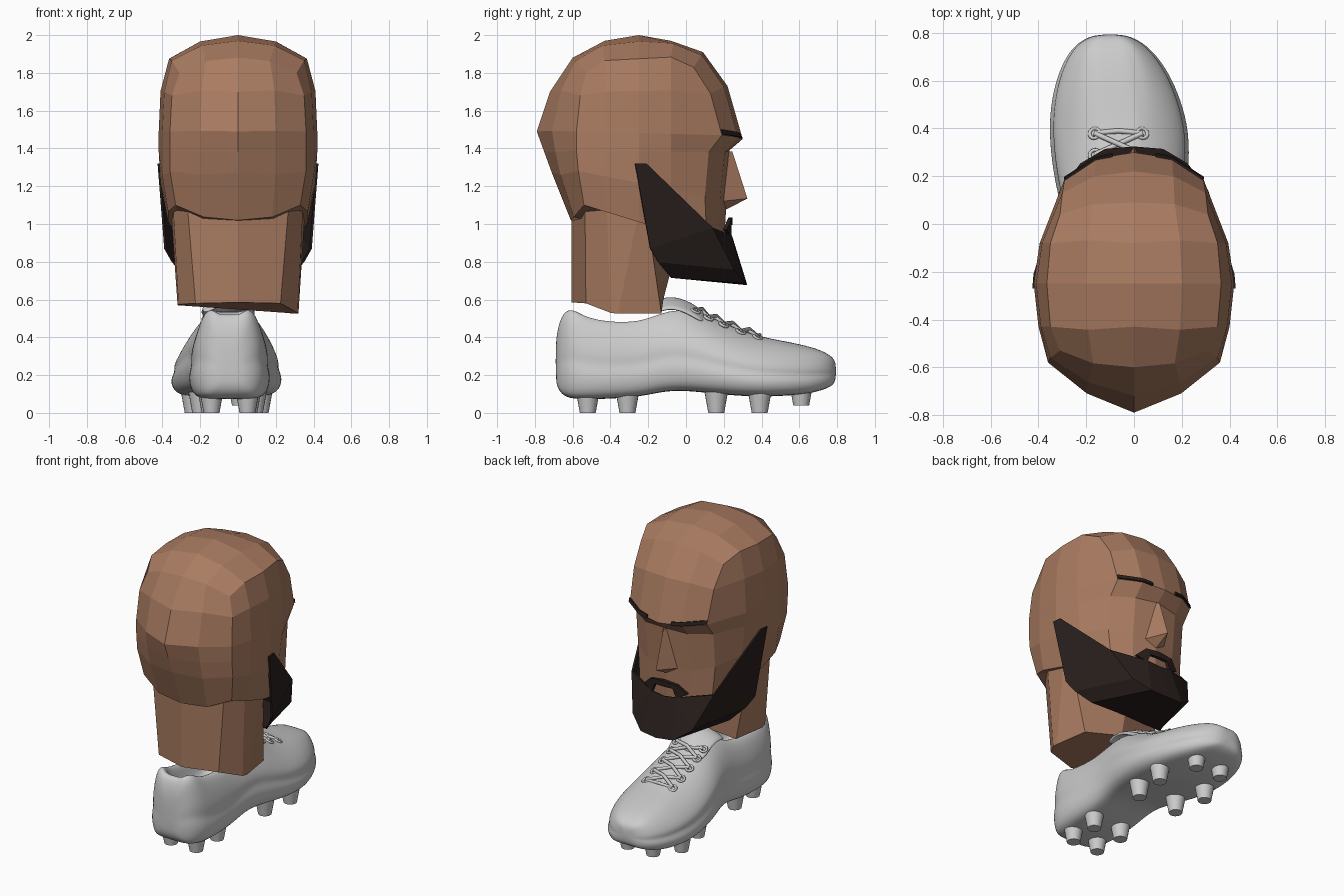
import bpy, bmesh, math
from mathutils import Vector

if "Cube" in bpy.data.objects:
    bpy.data.objects.remove(bpy.data.objects["Cube"])


def material(name, rgb):
    m = bpy.data.materials.new(name)
    m.diffuse_color = (*rgb, 1)
    m.use_nodes = True
    m.node_tree.nodes["Principled BSDF"].inputs["Base Color"].default_value = m.diffuse_color
    return m


SKIN = material("skin", (0.40, 0.20, 0.12))
HAIR = material("hair", (0.022, 0.014, 0.012))


def build(name, verts, faces, mat=None, mirror=False, thick=0, smooth=False):
    bm = bmesh.new()
    vs = [bm.verts.new(v) for v in verts]
    for f in faces:
        bm.faces.new([vs[i] for i in f])
    bmesh.ops.recalc_face_normals(bm, faces=bm.faces)
    me = bpy.data.meshes.new(name)
    bm.to_mesh(me)
    bm.free()
    ob = bpy.data.objects.new(name, me)
    bpy.context.collection.objects.link(ob)
    if mat:
        me.materials.append(mat)
    if mirror:
        ob.modifiers.new("mirror", 'MIRROR')
    if thick:
        s = ob.modifiers.new("solid", 'SOLIDIFY')
        s.thickness, s.offset = thick, 0
    if smooth:
        me.polygons.foreach_set("use_smooth", [True] * len(me.polygons))
    return ob


# Head: half rings from back centre round the side to front centre
def mid(c, crease):
    p = c.lerp(crease, 0.55)
    out = Vector((0, p.y + 0.25, p.z - 1.45)).normalized()
    return p + out * 0.035


def head_ring(back, bcrease, sides, bulge, fcrease, front):
    b, f = Vector((0, *back)), Vector((0, *front))
    bc, fc = Vector(bcrease), Vector(fcrease)
    ring = [b, mid(b, bc), bc]
    for y, x in zip((-0.43, -0.25, -0.08), sides):
        t = (y - bc.y) / (fc.y - bc.y)
        ring.append(Vector((x, y, bc.z + (fc.z - bc.z) * t + bulge)))
    return ring + [fc, mid(f, fc), f]


rings = [
    head_ring((-.61, 1.02), (.33, -.54, 1.10), (.37, .37, .33), 0, (.27, .11, .90), (.20, .88)),
    head_ring((-.71, 1.27), (.36, -.57, 1.28), (.40, .41, .365), 0, (.29, .10, 1.15), (.215, 1.12)),
    head_ring((-.75, 1.38), (.36, -.58, 1.39), (.40, .42, .385), 0, (.29, .12, 1.38), (.23, 1.39)),
    head_ring((-.79, 1.49), (.36, -.58, 1.49), (.40, .42, .395), 0, (.29, .19, 1.47), (.30, 1.45)),
    head_ring((-.72, 1.70), (.35, -.56, 1.68), (.39, .41, .385), .02, (.30, .13, 1.69), (.22, 1.73)),
    head_ring((-.60, 1.88), (.31, -.53, 1.80), (.35, .365, .35), .06, (.31, .04, 1.83), (.09, 1.91)),
]
verts = [v for r in rings for v in r]
faces = [(9 * k + i, 9 * k + i + 1, 9 * k + i + 10, 9 * k + i + 9)
         for k in range(5) for i in range(8)]
faces += [(0, 1, 7, 8), (1, 2, 6, 7), (2, 3, 5, 6), (3, 4, 5)]
crown = [(45, 46, 47)]
for j, (y, z) in enumerate([(-.43, 1.97), (-.25, 2.0), (-.08, 1.97)]):
    c = Vector((0, y, z))
    n = len(verts)
    verts += [c, mid(c, verts[48 + j])]
    crown.append((n, n + 1, 48 + j))
crown.append((53, 52, 51))
for a, b in zip(crown, crown[1:]):
    faces += [(a[i], a[i + 1], b[i + 1], b[i]) for i in (0, 1)]
build("head", verts, faces, SKIN, mirror=True)

# Neck: tapered facets, lower on one side
top = [(0, -.605, 1.08), (.27, -.535, 1.12), (.345, -.42, 1.12), (.355, -.25, 1.07),
       (.33, -.2, 1.0), (0, -.03, .95)]
low = [(0, -.605, .585), (.225, -.53, .58), (.315, -.40, .575), (.32, -.36, .57),
       (.285, -.13, .57), (0, -.12, .60)]


def full(half):
    return half + [(-x, y, z) for x, y, z in half[-2:0:-1]]


lowring = [(x, y, z - .045 if x > 0.25 else z) for x, y, z in full(low)]
n = len(lowring)
build("neck", full(top) + lowring,
      [(i, (i + 1) % n, (i + 1) % n + n, i + n) for i in range(n)]
      + [tuple(range(n)), tuple(range(n, 2 * n))], SKIN)

# Nose
build("nose", [(0, .245, 1.385), (.03, .2, 1.385), (.08, .19, 1.12), (0, .325, 1.135), (0, .2, 1.07)],
      [(0, 3, 2), (0, 2, 1), (3, 4, 2)], SKIN, mirror=True)

# Eyebrows, almost flush with the brow ridge
build("eyebrows", [(.09, .291, 1.455), (.16, .276, 1.46), (.29, .190, 1.475),
                   (.09, .284, 1.475), (.16, .269, 1.485), (.29, .184, 1.50)],
      [(0, 1, 4, 3), (1, 2, 5, 4)], HAIR, mirror=True, thick=.016)

# Beard: side panel, under-chin bevel, front and underside
build("beard", [(.42, -.27, 1.32), (.415, -.21, 1.32), (.305, .14, .98), (.385, -.19, .87),
                (.345, -.15, .80), (.27, -.08, .72), (.22, .25, .76), (.12, .31, .69),
                (.09, .235, .94), (0, .24, .93), (0, .32, .68), (0, -.08, .73)],
      [(0, 1, 2, 3), (2, 6, 4, 3), (4, 6, 7, 5), (2, 8, 6), (8, 7, 6),
       (8, 9, 10, 7), (5, 7, 10, 11)], HAIR, mirror=True, thick=.012)
build("moustache", [(0, .235, 1.035), (.10, .23, 1.025), (.16, .205, .97),
                    (0, .235, .995), (.065, .23, .995), (.09, .23, .935)],
      [(0, 1, 4, 3), (1, 2, 5, 4)], HAIR, mirror=True, thick=.02)

# Shoe: stations (y, centre x, half width, bottom z, top z, top width ratio, opening z)
stations = [
    (-.69, -.045, .05, .18, .36, .8, .36), (-.68, -.045, .095, .13, .45, .8, .45),
    (-.65, -.045, .145, .09, .54, .78, .53),
    (-.60, -.045, .18, .075, .565, .75, .52), (-.53, -.045, .202, .072, .52, .72, .36),
    (-.40, -.045, .212, .075, .495, .70, .34), (-.25, -.045, .207, .085, .495, .68, .34),
    (-.14, -.045, .21, .11, .54, .58, .40), (-.04, -.045, .225, .12, .56, .48, .55),
    (.08, -.05, .255, .11, .52, .45, .53), (.22, -.055, .28, .095, .45, .45, .465),
    (.38, -.062, .29, .085, .395, .5, .405), (.52, -.075, .268, .09, .37, .55, .38),
    (.64, -.086, .225, .10, .345, .6, .355), (.72, -.095, .175, .12, .325, .65, .33),
    (.77, -.10, .12, .14, .30, .7, .30), (.795, -.10, .055, .17, .27, .7, .27)]
sv, sf = [], []
for y, cx, w, zb, zt, tw, dip in stations:
    h = zt - zb
    half = [(.55, 0), (.86, .02), (1.0, .14), (1.03, .30), (.945, .42), (.985, .54),
            (tw + (.97 - tw) * .6, .78), (tw, .95), (tw * .7, 1)]
    pts = [(0, zb)] + [(u * w, zb + t * h) for u, t in half] + [(tw * .5 * w, dip), (0, dip)]
    pts += [(-x, z) for x, z in pts[-2:0:-1]]
    sv += [(cx + x, y, z) for x, z in pts]
n = len(pts)
for k in range(len(stations) - 1):
    sf += [(k * n + i, k * n + (i + 1) % n, (k + 1) * n + (i + 1) % n, (k + 1) * n + i)
           for i in range(n)]
sf += [tuple(range(n)), tuple(range(len(sv) - n, len(sv)))]
shoe = build("shoe", sv, sf, smooth=True)
shoe.modifiers.new("subsurf", 'SUBSURF').levels = 2

# Tongue
tv = [(-.05 + x, y, z - abs(x) * .45) for y, z in ((-.16, .585), (-.10, .62), (0, .60), (.10, .53))
      for x in (-.14, -.07, 0, .07, .14)]
tongue = build("tongue", tv, [(5 * r + c, 5 * r + c + 1, 5 * r + c + 6, 5 * r + c + 5)
                              for r in range(3) for c in range(4)], thick=.025, smooth=True)
tongue.modifiers.new("subsurf", 'SUBSURF').levels = 2

# Eyelets and crossed laces
rows = [(.05, .545), (.12, .508), (.20, .472), (.29, .435), (.38, .405)]


def lace(name, pts):
    cu = bpy.data.curves.new(name, 'CURVE')
    cu.dimensions, cu.bevel_depth, cu.bevel_resolution = '3D', .011, 2
    sp = cu.splines.new('POLY')
    sp.points.add(len(pts) - 1)
    for p, q in zip(sp.points, pts):
        p.co = (*q, 1)
    bpy.context.collection.objects.link(bpy.data.objects.new(name, cu))


for i, (y, z) in enumerate(rows):
    for s in (-1, 1):
        bpy.ops.mesh.primitive_torus_add(major_radius=.022, minor_radius=.008, major_segments=16,
                                         minor_segments=6, location=(-.065 + s * .1, y, z - .005),
                                         rotation=(-.4, s * .3, 0))
        bpy.context.object.name = "eyelet"
        bpy.ops.object.shade_smooth()
        if i < 4:
            y2, z2 = rows[i + 1]
            lace("lace", [(-.065 + s * .1, y, z), (-.065, (y + y2) / 2, (z + z2) / 2 + .018 + s * .006),
                          (-.065 - s * .1, y2, z2)])
lace("toe_lace", [(-.165, .38, .40), (-.065, .39, .412), (.035, .38, .40)])

# Studs
for x, y in [(-.14, -.52), (.05, -.52), (-.15, -.31), (.06, -.31), (-.20, .16), (.09, .16),
             (-.24, .39), (.12, .39), (-.18, .61), (.01, .61)]:
    lift = .04 if y > .6 else 0.005
    bpy.ops.mesh.primitive_cone_add(vertices=20, radius1=.042, radius2=.062, depth=.11,
                                    location=(x, y, .055 + lift - (.005 if y < .5 else 0)))
    bpy.context.object.name = "stud"
    bpy.ops.object.shade_smooth_by_angle()
